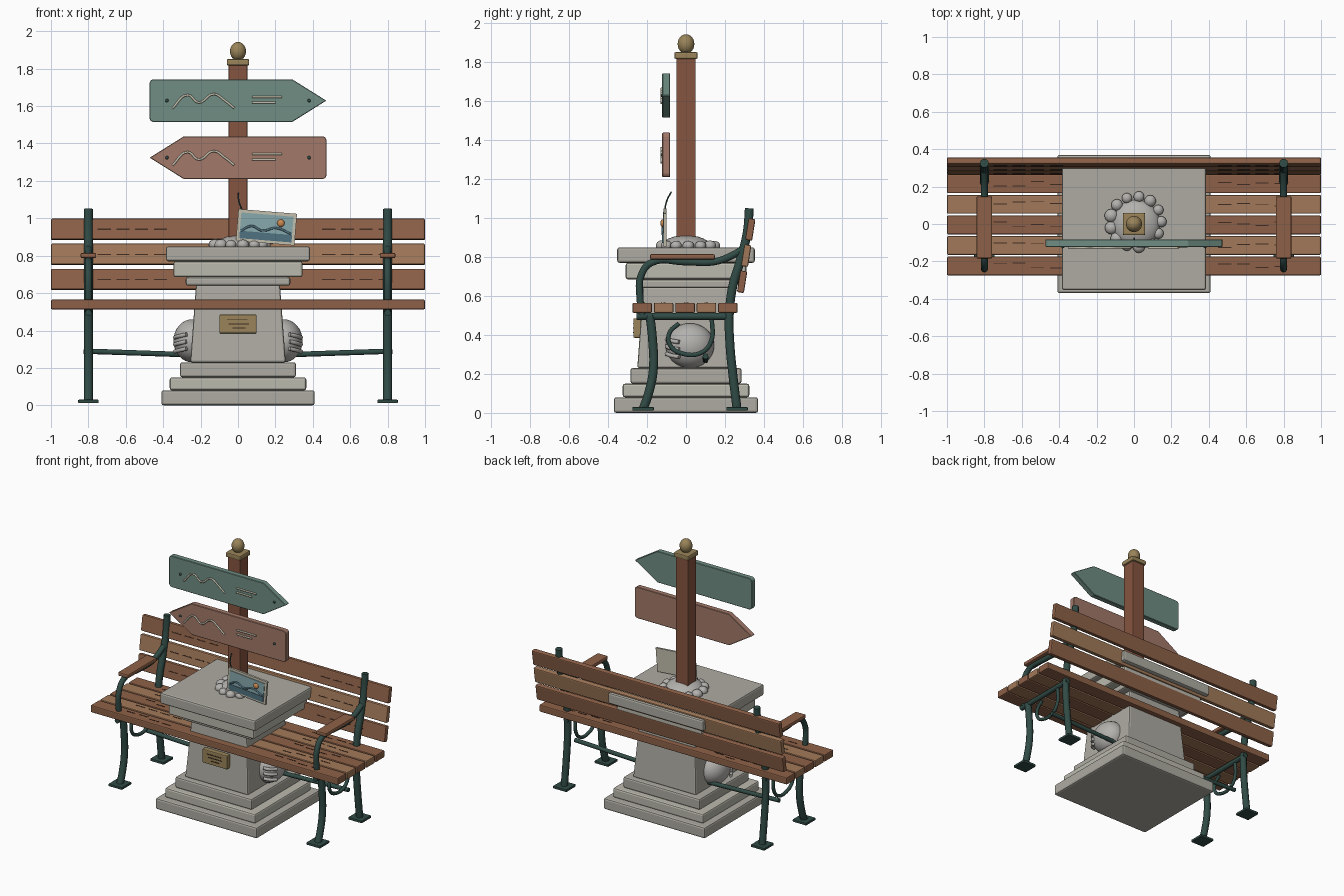
import bpy, bmesh, math, random
from mathutils import Vector

if "Cube" in bpy.data.objects:
    bpy.data.objects.remove(bpy.data.objects["Cube"])
random.seed(4)

COL = dict(stone=(.42, .41, .36), stone2=(.50, .49, .42), rock=(.45, .44, .42), wood=(.27, .12, .065),
           wood2=(.36, .19, .10), post=(.24, .09, .05), iron=(.03, .07, .06), green=(.16, .27, .23),
           red=(.36, .19, .14), brass=(.32, .23, .10), cream=(.55, .52, .42), teal=(.25, .40, .42),
           navy=(.08, .17, .22), orange=(.6, .25, .08), dark=(.05, .025, .015))
MATS = {}


def finish(ob, name, color, smooth=None):
    ob.name = name
    if color not in MATS:
        MATS[color] = bpy.data.materials.new(color)
        MATS[color].diffuse_color = (*COL[color], 1)
    ob.data.materials.append(MATS[color])
    if smooth:
        bpy.ops.object.select_all(action='DESELECT')
        ob.select_set(True)
        bpy.context.view_layer.objects.active = ob
        bpy.ops.object.shade_smooth_by_angle(angle=math.radians(smooth))
    return ob


def bevel(ob, w, seg=2):
    m = ob.modifiers.new("bevel", 'BEVEL')
    m.width, m.segments = w, seg
    m.limit_method = 'ANGLE'


def from_bm(bm, name, color, smooth=None):
    me = bpy.data.meshes.new(name)
    bmesh.ops.recalc_face_normals(bm, faces=bm.faces)
    bm.to_mesh(me)
    bm.free()
    ob = bpy.data.objects.new(name, me)
    bpy.context.collection.objects.link(ob)
    return finish(ob, name, color, smooth)


def box(name, x0, x1, y0, y1, z0, z1, color, bev=0, rot=(0, 0, 0), taper=1):
    bm = bmesh.new()
    bmesh.ops.create_cube(bm, size=1)
    for v in bm.verts:
        t = taper if v.co.z > 0 else 1
        v.co = Vector((v.co.x * (x1 - x0) * t, v.co.y * (y1 - y0) * t, v.co.z * (z1 - z0)))
    ob = from_bm(bm, name, color)
    ob.location = ((x0 + x1) / 2, (y0 + y1) / 2, (z0 + z1) / 2)
    ob.rotation_euler = rot
    if bev:
        bevel(ob, bev)
    return ob


def ball(name, loc, r, color, seg=24):
    bm = bmesh.new()
    bmesh.ops.create_uvsphere(bm, u_segments=seg, v_segments=seg // 2, radius=1)
    for v in bm.verts:
        v.co = Vector((v.co.x * r[0], v.co.y * r[1], v.co.z * r[2]))
    ob = from_bm(bm, name, color, 60)
    ob.location = loc
    return ob


def tube(name, pts, r, color, curved=True):
    cu = bpy.data.curves.new(name, 'CURVE')
    cu.dimensions = '3D'
    cu.bevel_depth, cu.bevel_resolution, cu.resolution_u = r, 3, 6
    cu.use_fill_caps = True
    sp = cu.splines.new('BEZIER')
    sp.bezier_points.add(len(pts) - 1)
    for b, p in zip(sp.bezier_points, pts):
        b.co = p
        b.handle_left_type = b.handle_right_type = 'AUTO' if curved else 'VECTOR'
    ob = bpy.data.objects.new(name, cu)
    bpy.context.collection.objects.link(ob)
    bpy.ops.object.select_all(action='DESELECT')
    ob.select_set(True)
    bpy.context.view_layer.objects.active = ob
    bpy.ops.object.convert(target='MESH')
    return finish(bpy.context.object, name, color, 50)


# stone pedestal: stepped base, tapered shaft, stepped cap
for n, x, y, z0, z1, c in [("base_slab", .41, .37, 0, .08, 'stone'), ("base_step", .365, .325, .08, .15, 'stone2'),
                           ("base_plinth", .31, .285, .15, .23, 'stone'), ("neck_band", .28, .25, .64, .685, 'stone'),
                           ("cap_step", .345, .31, .685, .77, 'stone2'), ("cap_slab", .385, .353, .77, .85, 'stone')]:
    box(n, -x, x, -y, y, z0, z1, c, .012)
box("shaft", -.255, .255, -.25, .25, .23, .645, 'stone', .01, taper=.88)
box("plaque", -.1, .1, -.27, -.23, .385, .485, 'brass', .006)
for i, (a, b) in enumerate([(-.06, .05), (-.05, .06), (-.03, .04)]):
    box("plaque_line", a, b, -.273, -.268, .455 - i * .022, .46 - i * .022, 'dark')

# side boulders with ridges
for s in (-1, 1):
    ball("boulder", (s * .245, .02, .345), (.1, .125, .115), 'rock', 32)
    for k in range(3):
        z = .295 + k * .038
        tube("boulder_ridge", [(s * .275, -.1, z + .008), (s * .31, -.078, z), (s * .338, -.035, z - .008)], .011, 'rock')

# signpost
box("post", -.05, .05, -.05, .05, .84, 1.82, 'post', .005)
box("post_cap", -.06, .06, -.06, .06, 1.817, 1.852, 'brass', .008)
ball("finial", (0, 0, 1.893), (.043, .043, .05), 'brass')


def sign(name, s, z0, z1, color):
    r, zc = .022, (z0 + z1) / 2
    pts = [(.29, z0), (.472, zc), (.29, z1)]
    for cz, a0 in ((z1 - r, 90), (z0 + r, 180)):
        for k in range(5):
            a = math.radians(a0 + k * 22.5)
            pts.append((-.473 + r + r * math.cos(a), cz + r * math.sin(a)))
    bm = bmesh.new()
    f = bm.faces.new([bm.verts.new((s * x, -.122, z)) for x, z in pts])
    ext = bmesh.ops.extrude_face_region(bm, geom=[f])
    for v in ext['geom']:
        if isinstance(v, bmesh.types.BMVert):
            v.co.y += .04
    bevel(from_bm(bm, name, color), .003, 1)
    # relief line, strokes and bolts
    wave = [(-.35, -.04), (-.27, .03), (-.21, -.01), (-.13, .035), (-.07, .0), (-.02, -.04)]
    tube(name + "_ridge_line", [(x, -.126, zc + z) for x, z in wave], .006, 'cream')
    for dz, x1 in ((.02, .235), (-.01, .2)):
        tube(name + "_stroke", [(.075, -.126, zc + dz), (x1, -.126, zc + dz)], .006, 'cream', False)
    for x in (-.38, .38):
        ball(name + "_bolt", (x, -.122, zc), (.009, .008, .009), 'iron', 12)


sign("upper_sign", 1, 1.515, 1.743, 'green')
sign("lower_sign", -1, 1.21, 1.438, 'red')

# mound of pebbles around the post
ball("pebble_mound", (.01, 0, .85), (.13, .13, .062), 'rock')
for i in range(13):
    a = i * math.tau / 13
    r = random.uniform(.028, .038)
    ball("pebble", (.01 + .135 * math.cos(a), .012 + .135 * math.sin(a), .858), (r, r, r * .85), 'rock', 14)

# tilted picture card with landscape
tilt = math.radians(4.7)


def on_card(u, w):
    return .152 + u * math.cos(tilt) + w * math.sin(tilt), .952 - u * math.sin(tilt) + w * math.cos(tilt)


def card_panel(name, u0, u1, w0, w1, y0, y1, c):
    x, z = on_card((u0 + u1) / 2, (w0 + w1) / 2)
    hu, hw = (u1 - u0) / 2, (w1 - w0) / 2
    box(name, x - hu, x + hu, y0, y1, z - hw, z + hw, c, rot=(0, tilt, 0))


card_panel("card", -.157, .157, -.085, .085, -.115, -.1, 'cream')
card_panel("card_picture", -.14, .14, -.07, .068, -.119, -.114, 'teal')
card_panel("card_water", -.14, .14, -.07, -.03, -.122, -.118, 'navy')
tube("card_hills", [(on_card(u, w)[0], -.12, on_card(u, w)[1]) for u, w in
                    [(-.135, -.03), (-.08, .0), (-.02, -.02), (.05, .0), (.135, -.025)]], .006, 'navy')
sx, sz = on_card(.075, .028)
ball("card_sun", (sx, -.12, sz), (.02, .012, .02), 'orange', 16)
tube("card_wire", [(.03, -.105, .97), (.022, -.108, 1.04), (.005, -.098, 1.09), (0, -.075, 1.135)], .004, 'iron')

# bench slats with grain marks
for i in range(5):
    y = -.225 + i * .11
    box("seat_slat", -1, 1, y - .05, y + .05, .513, .565, 'wood2' if i % 2 else 'wood', .007)
    for s in (-1, 1):
        for k in range(4):
            x, yy = s * (.45 + k * .1), y + random.uniform(-.015, .015)
            box("seat_grain", x, x + .07, yy, yy + .005, .563, .567, 'dark')
lean = -math.radians(9)
for i, (y, z) in enumerate([(.288, .673), (.309, .807), (.33, .941)]):
    box("back_slat", -1, 1, y - .018, y + .018, z - .056, z + .056, 'wood' if i != 1 else 'wood2', .007, (lean, 0, 0))
    for s in (-1, 1):
        for k in range(4):
            x = s * (.45 + k * .1)
            box("back_grain", x, x + .07, y - .02, y - .016, z - .003, z + .003, 'dark', 0, (lean, 0, 0))
        ball("slat_bolt", (s * .8, y - .019, z), (.01, .008, .01), 'iron', 12)

# iron bench ends, mirrored left and right
PATHS = {"front_leg": ([(-.22, .02), (-.195, .09), (-.168, .22), (-.172, .38), (-.185, .5)], .024),
         "back_leg": ([(.262, .02), (.24, .2), (.225, .36), (.222, .5), (.24, .65), (.278, .78), (.315, .93), (.325, 1.05)], .024),
         "seat_rail": ([(-.255, .495), (0, .495), (.245, .495)], .018),
         "arm_frame": ([(-.225, .5), (-.237, .6), (-.232, .7), (-.18, .77), (0, .775), (.14, .775), (.22, .8), (.3, .845)], .019),
         "scroll": ([(-.035, .46), (-.085, .41), (-.08, .345), (-.02, .305), (.08, .31), (.13, .37), (.133, .48)], .012)}
for s in (-1, 1):
    for n, (pts, r) in PATHS.items():
        tube(n, [(s * .8, y, z) for y, z in pts], r, 'iron')
    for y in (-.22, .262):
        box("foot_plate", s * .8 - .055, s * .8 + .055, y - .055, y + .055, .012, .03, 'iron', .004)
    box("arm_pad", s * .8 - .042, s * .8 + .042, -.185, .148, .787, .815, 'wood', .008)
    tube("side_stretcher", [(s * .825, .1, .29), (s * .25, .1, .27)], .015, 'iron', False)

for m in bpy.data.materials:
    if m.users and not m.is_grease_pencil:
        m.use_nodes = True
        m.node_tree.nodes["Principled BSDF"].inputs["Base Color"].default_value = m.diffuse_color
